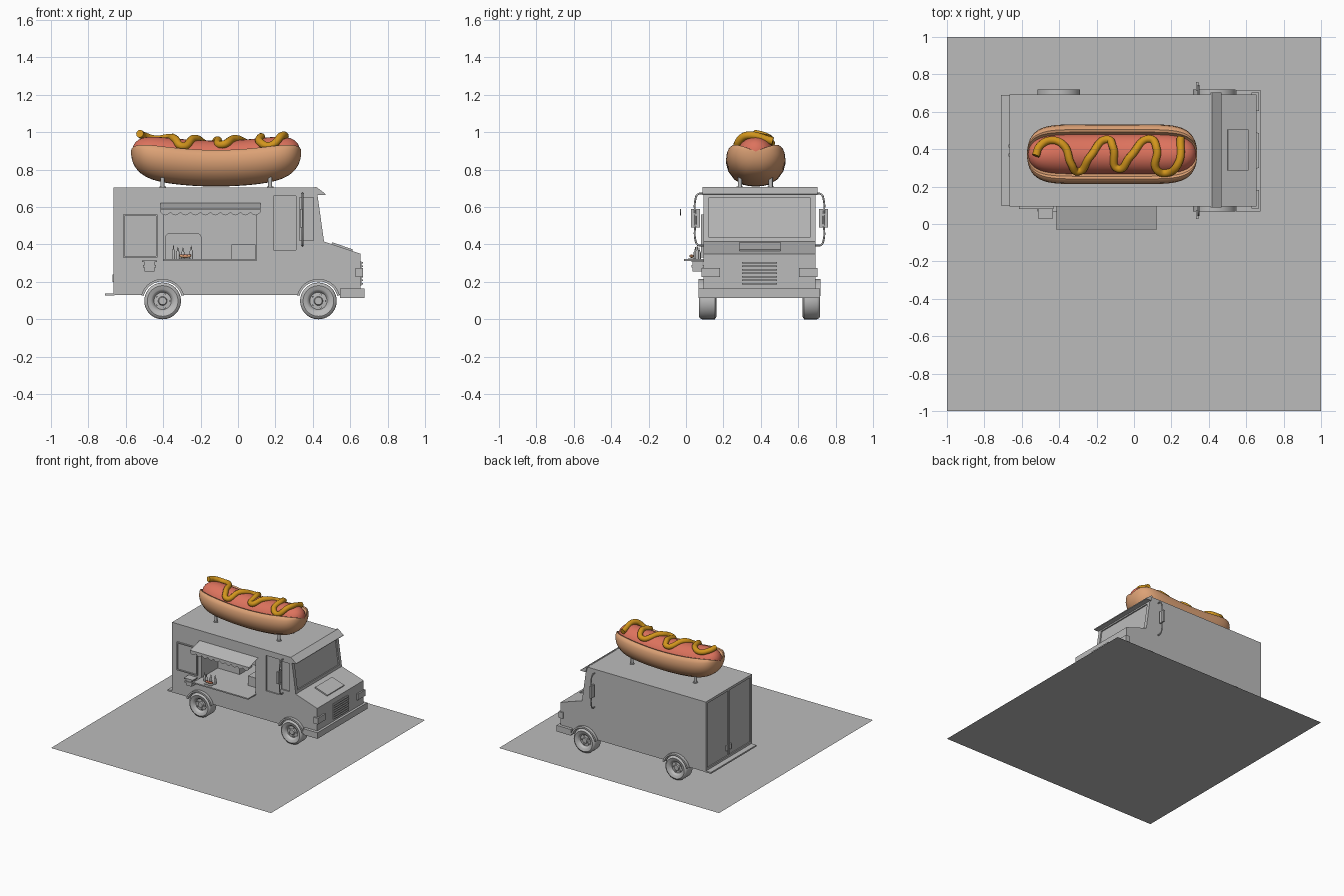
import bpy, bmesh, math
from math import sin, cos, pi, sqrt

if "Cube" in bpy.data.objects:
    bpy.data.objects.remove(bpy.data.objects["Cube"])

CY = 0.393                       # truck centre line
Y0, Y1 = CY - 0.3, CY + 0.3      # truck side walls


def material(name, rgb):
    m = bpy.data.materials.new(name)
    m.diffuse_color = (*rgb, 1)
    m.use_nodes = True
    m.node_tree.nodes["Principled BSDF"].inputs["Base Color"].default_value = m.diffuse_color
    return m


GREY = material("grey", (0.5, 0.5, 0.5))
BUN = material("bun_tan", (0.72, 0.36, 0.18))
SAUSAGE = material("sausage_red", (0.72, 0.17, 0.11))
MUSTARD = material("mustard_yellow", (0.64, 0.30, 0.012))


def finish(name, bm, mat, smooth=False):
    bmesh.ops.recalc_face_normals(bm, faces=bm.faces[:])
    me = bpy.data.meshes.new(name)
    bm.to_mesh(me)
    bm.free()
    me.materials.append(mat)
    if smooth:
        me.shade_smooth()
        me.set_sharp_from_angle(angle=math.radians(40))
    ob = bpy.data.objects.new(name, me)
    bpy.context.collection.objects.link(ob)
    return ob


def prism(name, pts, y0, y1, mat=GREY, smooth=False):
    """Extrude an (x, z) outline along y."""
    bm = bmesh.new()
    a = [bm.verts.new((x, y0, z)) for x, z in pts]
    b = [bm.verts.new((x, y1, z)) for x, z in pts]
    bm.faces.new(a)
    bm.faces.new(b[::-1])
    for i in range(len(pts)):
        j = (i + 1) % len(pts)
        bm.faces.new((a[i], b[i], b[j], a[j]))
    return finish(name, bm, mat, smooth)


def box(name, x0, x1, y0, y1, z0, z1, mat=GREY):
    return prism(name, [(x0, z0), (x1, z0), (x1, z1), (x0, z1)], y0, y1, mat)


def loft(name, rings, mat=GREY):
    bm = bmesh.new()
    vs = [[bm.verts.new(p) for p in r] for r in rings]
    n = len(vs[0])
    for a, b in zip(vs, vs[1:]):
        for i in range(n):
            j = (i + 1) % n
            bm.faces.new((a[i], a[j], b[j], b[i]))
    bm.faces.new(vs[0])
    bm.faces.new(vs[-1][::-1])
    return finish(name, bm, mat, True)


def lathe(name, origin, profile, axis="z", sign=1, n=32, mat=GREY):
    """Turn (radius, distance along axis) pairs around y or z."""
    ox, oy, oz = origin
    rings = []
    for r, d in profile:
        ring = []
        for k in range(n):
            u, v = r * cos(2 * pi * k / n), r * sin(2 * pi * k / n)
            ring.append((ox + u, oy + sign * d, oz + v) if axis == "y"
                        else (ox + u, oy + v, oz + sign * d))
        rings.append(ring)
    return loft(name, rings, mat)


def tube(name, pts, r, mat=GREY, res=8):
    cu = bpy.data.curves.new(name, "CURVE")
    cu.dimensions = "3D"
    cu.bevel_depth, cu.bevel_resolution = r, 4
    cu.resolution_u, cu.use_fill_caps = res, True
    sp = cu.splines.new("BEZIER")
    sp.bezier_points.add(len(pts) - 1)
    for bp, p in zip(sp.bezier_points, pts):
        bp.co = p
        bp.handle_left_type = bp.handle_right_type = "AUTO"
    cu.materials.append(mat)
    ob = bpy.data.objects.new(name, cu)
    bpy.context.collection.objects.link(ob)
    bpy.ops.object.select_all(action="DESELECT")
    ob.select_set(True)
    bpy.context.view_layer.objects.active = ob
    bpy.ops.object.convert(target="MESH")


def cut(ob, cutter):
    cutter.hide_render = True
    m = ob.modifiers.new("cut", "BOOLEAN")
    m.object, m.operation, m.solver = cutter, "DIFFERENCE", "EXACT"
    bpy.context.view_layer.objects.active = ob
    bpy.ops.object.modifier_apply(modifier=m.name)
    bpy.data.objects.remove(cutter)


def arc(cx, cz, r, a0, a1, n=20):
    return [(cx + r * cos(math.radians(a0 + (a1 - a0) * k / n)),
             cz + r * sin(math.radians(a0 + (a1 - a0) * k / n))) for k in range(n + 1)]


# base sheet
bm = bmesh.new()
bm.faces.new([bm.verts.new(p) for p in ((-1, -1, 0), (1, -1, 0), (1, 1, 0), (-1, 1, 0))])
finish("base_sheet", bm, GREY)

# van body: side outline with wheel arches
WX, WZ, LOW = (-0.403, 0.43), 0.098, 0.13
outline = [(-0.665, LOW)]
for wx in WX:
    outline += arc(wx, WZ, 0.106, 162.4, 17.6)
outline += [(0.655, LOW), (0.655, 0.35), (0.46, 0.415), (0.425, 0.665), (0.414, 0.705), (-0.665, 0.705)]
body = prism("van_body", outline, Y0, Y1)

# serving hatch, rear doors, cab windows and windscreen cut into the body
cut(body, box("hatch_cutter", -0.395, 0.095, 0.0, 0.5, 0.322, 0.61))
for y in (0.115, 0.398):
    cut(body, box("rear_door_cutter", -0.7, -0.656, y, y + 0.273, 0.155, 0.685))
cut(body, box("door_window_cutter", 0.19, 0.31, 0, Y0 + 0.01, 0.37, 0.66))
cut(body, box("quarter_window_cutter", 0.33, 0.405, 0, Y0 + 0.01, 0.42, 0.65))
cut(body, prism("windscreen_cutter", [(0.446, 0.435), (0.48, 0.44), (0.45, 0.655), (0.418, 0.65)], Y0 + 0.03, Y1 - 0.03))

# sun visor, hood plate, bumpers
prism("sun_visor", [(0.408, 0.708), (0.418, 0.708), (0.468, 0.67), (0.466, 0.664), (0.42, 0.664)], Y0 - 0.005, Y1 + 0.01)
prism("hood_plate", [(0.5, 0.40), (0.61, 0.363), (0.613, 0.374), (0.503, 0.412)], 0.285, 0.505)
box("front_bumper", 0.545, 0.675, 0.067, 0.717, 0.115, 0.165)
box("rear_step", -0.71, -0.66, 0.1, 0.69, 0.126, 0.138)
for y in (0.36, 0.41):
    box("rear_door_handle", -0.672, -0.655, y, y + 0.016, 0.2, 0.24)

# grille
box("grille_back", 0.65, 0.659, 0.297, 0.489, 0.182, 0.31)
for k in range(7):
    z = 0.186 + k * 0.0185
    box("grille_slat", 0.655, 0.668, 0.3, 0.486, z, z + 0.009)

# wheels, arch rims, lamps and side mirrors on both sides
tyre = [(0.001, 0.014), (0.02, 0.014), (0.024, 0.024), (0.046, 0.026), (0.055, 0.01), (0.062, 0.006),
        (0.082, 0.0), (0.092, 0.005), (0.098, 0.016), (0.098, 0.085), (0.085, 0.094), (0.001, 0.094)]
for s in (-1, 1):
    wall = CY + s * 0.3
    out = CY + s * 0.324
    for wx in WX:
        lathe("wheel", (wx, out, WZ), tyre, "y", -s, 40)
        for k in range(5):
            a = 2 * pi * k / 5
            lathe("wheel_nut", (wx + 0.036 * cos(a), out - s * 0.03, WZ + 0.036 * sin(a)),
                  [(0.006, 0), (0.006, 0.013)], "y", s, 8)
        ring = arc(wx, WZ, 0.118, 165, 15) + arc(wx, WZ, 0.105, 15, 165)
        prism("arch_rim", ring, *sorted((wall - s * 0.02, CY + s * 0.325)), smooth=True)
    box("headlamp", 0.628, 0.667, *sorted((CY + s * 0.31, CY + s * 0.21)), 0.225, 0.275)
    ym = CY + s * 0.342
    tube("mirror_bracket", [(0.345, wall - s * 0.005, 0.672), (0.345, ym - s * 0.012, 0.668), (0.345, ym, 0.645),
                            (0.345, ym, 0.53), (0.345, ym, 0.42), (0.345, ym - s * 0.012, 0.398),
                            (0.345, wall - s * 0.005, 0.394)], 0.005)
    box("side_mirror", 0.332, 0.346, ym - 0.023, ym + 0.023, 0.49, 0.59)

# awning with scalloped edge
AX0, AX1, NS = -0.415, 0.12, 10
bm = bmesh.new()
bm.faces.new([bm.verts.new(p) for p in ((AX0, Y0, 0.622), (AX1, Y0, 0.622), (AX1, -0.03, 0.588), (AX0, -0.03, 0.588))])
finish("awning", bm, GREY)
w = (AX1 - AX0) / NS
edge = [(AX0, 0.59), (AX0, 0.572)]
for k in range(NS):
    edge += [(AX0 + w * (k + t / 8), 0.572 - 0.016 * sin(pi * t / 8)) for t in range(1, 9)]
edge.append((AX1, 0.59))
prism("awning_valance", edge, -0.031, -0.028)

# counter shelf, menu board and napkin holder
box("counter", -0.4, 0.1, -0.01, Y0 + 0.05, 0.312, 0.322)
box("menu_board", -0.615, -0.43, Y0 - 0.003, Y0, 0.33, 0.56)
for x0, x1, z0, z1 in ((-0.615, -0.43, 0.33, 0.338), (-0.615, -0.43, 0.552, 0.56),
                       (-0.615, -0.607, 0.338, 0.552), (-0.438, -0.43, 0.338, 0.552)):
    box("menu_frame", x0, x1, Y0 - 0.012, Y0, z0, z1)
box("holder_shelf", -0.513, -0.433, 0.03, Y0, 0.305, 0.314)
box("napkin_holder", -0.5, -0.447, 0.036, Y0 - 0.005, 0.255, 0.306)
box("holder_lip", -0.508, -0.439, 0.03, Y0, 0.278, 0.29)

# things in the hatch: cabinet, warmer, bottles and a small hot dog
cab = arc(-0.365, 0.435, 0.025, 180, 90, 6) + arc(-0.22, 0.435, 0.025, 90, 0, 6)
prism("cabinet", cab + [(-0.195, 0.32), (-0.39, 0.32)], 0.3, 0.46)
box("warmer", -0.035, 0.093, 0.18, 0.4, 0.32, 0.4)
for x, y, h in ((-0.345, 0.06, 1), (-0.322, 0.05, 0.9), (-0.295, 0.07, 0.85), (-0.25, 0.06, 1)):
    lathe("sauce_bottle", (x, y, 0.322), [(0.009, 0), (0.009, 0.042 * h), (0.004, 0.052 * h), (0.002, 0.072 * h)], n=12)
box("tray", -0.315, -0.25, 0.01, 0.05, 0.322, 0.326)


# hot dogs: bun and sausage swept along an upturned axis
def hotdog(cx, cy, cz, f, n=40):
    half = [(0, -.135), (.035, -.133), (.07, -.125), (.115, -.098), (.147, -.055), (.16, -.008), (.155, .03),
            (.146, .05), (.132, .06), (.118, .056), (.105, .03), (.06, .0), (0, -.01)]
    section = half + [(-y, z) for y, z in half[-2:0:-1]]
    circle = [(0.11 * cos(2 * pi * k / 32), 0.11 * sin(2 * pi * k / 32)) for k in range(32)]
    for name, sec, L, p, e, mat in (("bun", section, 0.455, 7, 0.45, BUN), ("sausage", circle, 0.449, 7, 0.5, SAUSAGE)):
        rings = []
        for k in range(n + 1):
            t = sin((k / n - 0.5) * pi * 0.998)
            s = max(1 - abs(t) ** p, 1e-4) ** e
            rings.append([(cx + f * L * t, cy + f * y * s, cz + f * (0.25 * (L * t) ** 2 + z * s)) for y, z in sec])
        loft(name, rings, mat)


HX, HY, HZ = -0.117, 0.373, 0.845
hotdog(HX, HY, HZ, 1)
hotdog(-0.282, 0.03, 0.338, 0.07, 12)

# mustard squiggle lying on the sausage
path = [(-.525, .365), (-.505, .415), (-.44, .448), (-.375, .42), (-.335, .32), (-.30, .28), (-.235, .36),
        (-.14, .452), (-.112, .41), (-.085, .295), (-.02, .36), (.085, .455), (.122, .40), (.118, .295),
        (.165, .272), (.235, .32), (.25, .465)]
tube("mustard", [(x, y, HZ + 0.25 * (x - HX) ** 2 + sqrt(0.118 ** 2 - (y - HY) ** 2)
                  - (0.012 if abs(x - HX) > 0.37 else 0)) for x, y in path], 0.021, MUSTARD, 10)
for ob in bpy.data.objects:
    if ob.name.startswith(("mustard", "mirror_bracket")):
        ob.data.shade_smooth()

# roof posts under the hot dog
for x in (-0.403, 0.172):
    for y in (0.288, 0.453):
        lathe("roof_post", (x, y, 0.70), [(0.018, 0), (0.018, 0.01), (0.011, 0.011), (0.011, 0.08)], n=16)
